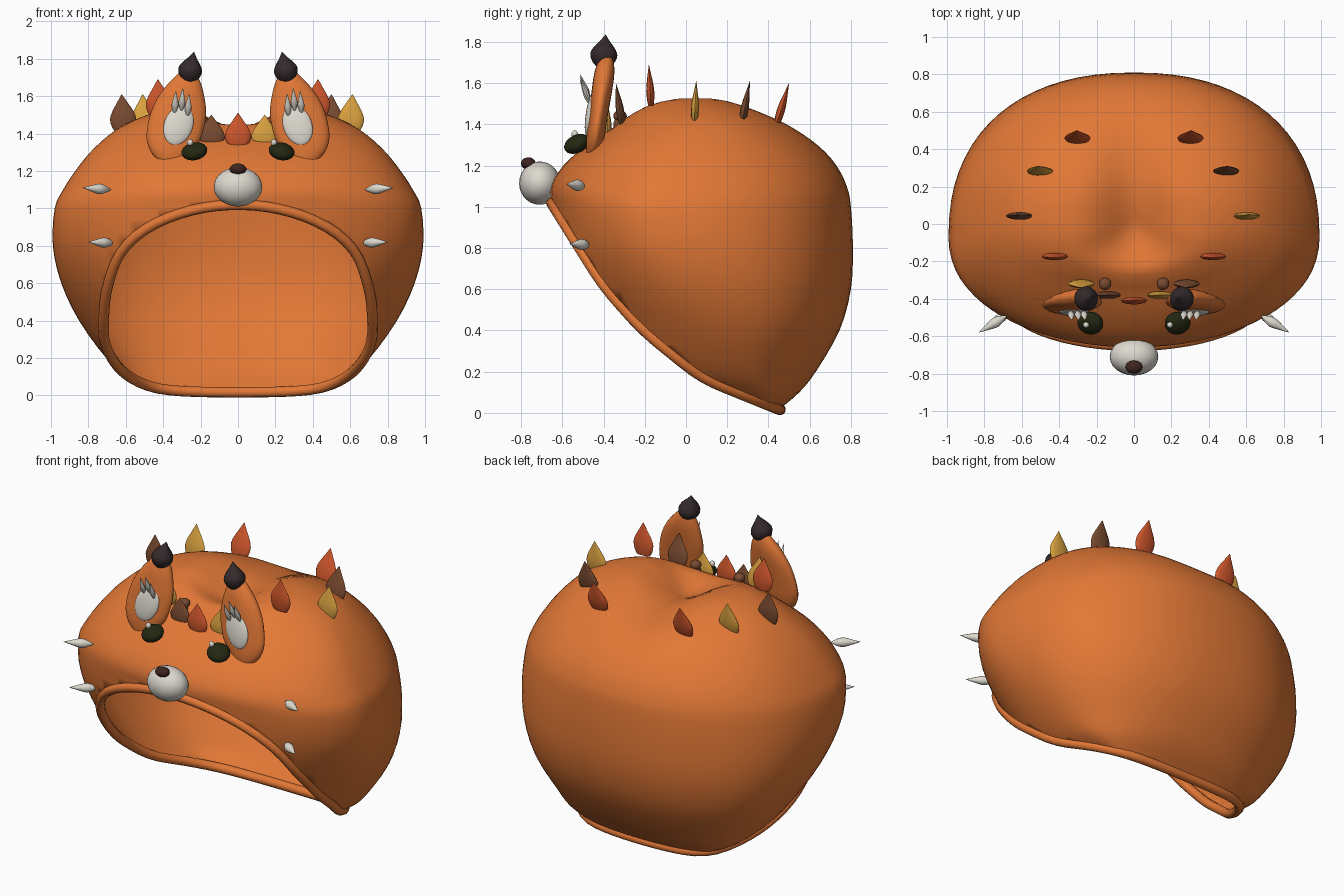
import bpy, bmesh, math
from mathutils import Vector

if "Cube" in bpy.data.objects:
    bpy.data.objects.remove(bpy.data.objects["Cube"])

COLORS = {
    "orange": (0.76, 0.187, 0.037), "red": (0.62, 0.094, 0.025),
    "yellow": (0.69, 0.355, 0.05), "brown": (0.19, 0.07, 0.03),
    "white": (0.72, 0.69, 0.62), "charcoal": (0.035, 0.023, 0.025),
    "nose_brown": (0.05, 0.018, 0.014), "olive_black": (0.018, 0.02, 0.006),
}
MATS = {}
for key, col in COLORS.items():
    MATS[key] = bpy.data.materials.new(key)
    MATS[key].diffuse_color = (*col, 1)


def finish(name, bm, color, angle=60):
    bmesh.ops.recalc_face_normals(bm, faces=bm.faces[:])
    mesh = bpy.data.meshes.new(name)
    bm.to_mesh(mesh)
    bm.free()
    mesh.materials.append(MATS[color])
    ob = bpy.data.objects.new(name, mesh)
    bpy.context.collection.objects.link(ob)
    bpy.ops.object.select_all(action='DESELECT')
    ob.select_set(True)
    bpy.context.view_layer.objects.active = ob
    bpy.ops.object.shade_smooth_by_angle(angle=math.radians(angle))
    return ob


def loft(rings, cap_start=True, cap_end=True):
    """Skin a list of equally long closed rings."""
    bm = bmesh.new()
    vr = [[bm.verts.new(p) for p in ring] for ring in rings]
    n = len(vr[0])
    for a, b in zip(vr, vr[1:]):
        for i in range(n):
            j = (i + 1) % n
            bm.faces.new((a[i], a[j], b[j], b[i]))
    if cap_start:
        bm.faces.new(vr[0][::-1])
    if cap_end:
        bm.faces.new(vr[-1])
    return bm


def spline(rows, steps):
    """Catmull-Rom interpolation of table rows."""
    out = []
    for k in range(len(rows) - 1):
        p = [rows[max(0, min(len(rows) - 1, k + d))] for d in (-1, 0, 1, 2)]
        for s in range(steps):
            t = s / steps
            out.append([0.5 * (2 * b + (c - a) * t + (2 * a - 5 * b + 4 * c - d) * t * t
                               + (3 * b - a - 3 * c + d) * t ** 3) for a, b, c, d in zip(*p)])
    out.append(list(rows[-1]))
    return out


def spindle(name, base, tip, w, t, color, profile, n=14):
    """Pointed body along base-tip with an elliptical section."""
    base, tip = Vector(base), Vector(tip)
    d = tip - base
    u = Vector((0, 1, 0)).cross(d).normalized()
    v = d.cross(u).normalized()
    rings = [[base + d * f + u * (w * r * math.cos(2 * math.pi * i / n))
              + v * (t * r * math.sin(2 * math.pi * i / n)) for i in range(n)]
             for f, r in spline(profile, 2)]
    return finish(name, loft(rings), color)


def ball(name, loc, size, color, tilt=0.0, roll=0.0):
    bm = bmesh.new()
    bmesh.ops.create_uvsphere(bm, u_segments=24, v_segments=14, radius=1)
    ob = finish(name, bm, color)
    ob.location, ob.scale, ob.rotation_euler = loc, size, (tilt, roll, 0)
    return ob


# Hood shell: z, half width, front y, widest y, back y
ROWS = [
    (-0.06, 0.34, 0.10, 0.36, 0.40), (0.02, 0.43, 0.00, 0.38, 0.46),
    (0.10, 0.59, -0.22, 0.32, 0.55), (0.20, 0.705, -0.42, 0.22, 0.63),
    (0.40, 0.85, -0.485, 0.15, 0.745), (0.60, 0.945, -0.57, 0.05, 0.80),
    (0.80, 0.99, -0.625, -0.05, 0.81), (1.00, 0.98, -0.65, -0.10, 0.80),
    (1.10, 0.935, -0.655, -0.08, 0.78), (1.20, 0.87, -0.595, -0.06, 0.73),
    (1.30, 0.79, -0.49, -0.04, 0.645), (1.40, 0.68, -0.37, 0.0, 0.52),
    (1.47, 0.56, -0.295, 0.03, 0.38), (1.52, 0.41, -0.22, 0.04, 0.25),
    (1.54, 0.22, -0.08, 0.05, 0.15), (1.545, 0.03, 0.04, 0.05, 0.06),
]
N = 72


def slice_ring(z, w, yf, yc, yb):
    ring = []
    for i in range(N):
        a = 2 * math.pi * i / N
        c, s = math.cos(a), math.sin(a)
        e = 2 / 2.25 if s > 0 else 2 / 2.1
        x = w * math.copysign(abs(c) ** e, c)
        y = yc + ((yb - yc) if s > 0 else (yc - yf)) * math.copysign(abs(s) ** e, s)
        # groove along the crown, widening to the brow, and dent in its middle
        fade = min(1, max(0, (z - 1.2) / 0.2))
        wide = 0.18 + 0.4 * max(0, -0.05 - y)
        dz = 0.11 * math.exp(-(x / wide) ** 2 - ((y - 0.08) / 0.38) ** 2)
        dz += 0.05 * math.exp(-(x / wide) ** 2 - ((y + 0.07) / 0.14) ** 2)
        ring.append((x, y, z - dz * fade))
    return ring


bm = loft([slice_ring(*r) for r in spline(ROWS, 3)], cap_start=False)
# slanted, slightly bowed face opening
CUT = [(-0.63, 0.985), (-0.40, 0.615), (-0.21, 0.40), (0.075, 0.17), (0.41, 0.035)]
for (y0, z0), (y1, z1) in zip(CUT, CUT[1:]):
    bmesh.ops.bisect_plane(bm, geom=bm.verts[:] + bm.edges[:] + bm.faces[:], dist=1e-5,
                           plane_co=(0, y0, z0), plane_no=(0, z0 - z1, y1 - y0),
                           clear_inner=True)
bmesh.ops.remove_doubles(bm, verts=bm.verts[:], dist=0.002)

# Walk round the opening edge and resample it for the rim
edges = {e for e in bm.edges if e.is_boundary}
start = next(iter(edges)).verts[0]
loop, v = [start.co.copy()], start
while edges:
    e = next((e for e in v.link_edges if e in edges), None)
    if e is None:
        break
    edges.discard(e)
    v = e.other_vert(v)
    loop.append(v.co.copy())
lengths = [(b - a).length for a, b in zip(loop, loop[1:])]
total, count, path = sum(lengths), 72, []
k, run = 0, 0.0
for i in range(count):
    target = total * i / count
    while run + lengths[k] < target:
        run += lengths[k]
        k += 1
    path.append(loop[k].lerp(loop[k + 1], (target - run) / lengths[k]))
for _ in range(2):
    path = [(path[i - 1] + path[i] * 2 + path[(i + 1) % count]) / 4 for i in range(count)]

shell = finish("hood_shell", bm, "orange")
wall = shell.modifiers.new("wall", 'SOLIDIFY')
wall.thickness = 0.012

# Rolled rim of the opening
rings = []
for i, p in enumerate(path):
    d = (path[(i + 1) % count] - path[i - 1]).normalized()
    u = d.cross(Vector((0, 0.7, 0.7))).normalized()
    w = d.cross(u)
    rings.append([p + 0.028 * (u * math.cos(a) + w * math.sin(a))
                  for a in (2 * math.pi * j / 10 for j in range(10))])
finish("opening_rim", loft(rings + [rings[0]], False, False), "orange")

# Muzzle and nose
ball("muzzle", (0, -0.71, 1.115), (0.13, 0.10, 0.105), "white")
ball("nose", (0, -0.765, 1.21), (0.045, 0.036, 0.03), "nose_brown")

DROP = [(0, 0.3), (0.15, 0.75), (0.35, 1), (0.5, 0.96), (0.65, 0.72), (0.82, 0.35), (1, 0.02)]
LEAF = [(0, 0.65), (0.15, 0.9), (0.35, 1), (0.55, 0.8), (0.78, 0.4), (1, 0.02)]
SPIN = [(0, 0.05), (0.2, 0.7), (0.4, 1), (0.6, 0.75), (1, 0.02)]

# Ear sections: z, inner x, outer x, half depth
EAR = [(1.25, 0.29, 0.42, 0.03), (1.30, 0.25, 0.465, 0.04), (1.36, 0.205, 0.487, 0.045),
       (1.42, 0.185, 0.487, 0.045), (1.50, 0.17, 0.47, 0.048), (1.58, 0.177, 0.437, 0.05),
       (1.66, 0.195, 0.38, 0.048), (1.73, 0.225, 0.31, 0.03)]

for side, s in (("left", -1), ("right", 1)):
    rings = []
    for z, a, b, dep in spline(EAR, 2):
        yc = -0.445 + (z - 1.3) * 0.14
        rings.append([(s * ((a + b) / 2 + (b - a) / 2 * math.cos(q)), yc + dep * math.sin(q), z)
                      for q in (2 * math.pi * i / 20 for i in range(20))])
    finish(side + "_ear", loft(rings), "orange")
    spindle(side + "_ear_tip", (s * 0.27, -0.405, 1.67), (s * 0.235, -0.39, 1.835),
            0.063, 0.065, "charcoal", DROP, 16)
    # pale inner ear with fur tufts
    ball(side + "_inner_ear", (s * 0.318, -0.463, 1.445), (0.077, 0.024, 0.112), "white",
         -0.14, -s * 0.33)
    for i, (x, z) in enumerate(((0.262, 1.615), (0.295, 1.645), (0.332, 1.63))):
        spindle(f"{side}_ear_tuft_{i}", (s * (x + 0.008), -0.462, z - 0.13), (s * x, -0.515, z),
                0.018, 0.012, "white", SPIN, 8)
    # eyes with highlight
    ball(side + "_eye", (s * 0.233, -0.53, 1.305), (0.07, 0.065, 0.042), "olive_black",
         0.45, s * 0.2)
    ball(side + "_eye_glint", (s * 0.224 - 0.032, -0.54, 1.352), (0.016, 0.016, 0.018), "white")
    # cheek whiskers
    spindle(side + "_upper_whisker", (s * 0.68, -0.49, 1.10), (s * 0.83, -0.58, 1.11),
            0.028, 0.028, "white", SPIN)
    spindle(side + "_lower_whisker", (s * 0.66, -0.465, 0.815), (s * 0.80, -0.565, 0.82),
            0.027, 0.027, "white", SPIN)
    # small knobs behind the ears
    ball(side + "_knob", (s * 0.155, -0.32, 1.44), (0.033, 0.033, 0.028), "brown")
    ball(side + "_knob_base", (s * 0.155, -0.325, 1.40), (0.028, 0.028, 0.03), "brown")

# Crown leaves: x, y, base z, height, backward lean, colour
LEAVES = [
    (0, -0.41, 1.33, 0.18, 0.0, "red"),
    (0.14, -0.38, 1.33, 0.17, 0.0, "yellow"), (-0.14, -0.38, 1.33, 0.17, 0.0, "brown"),
    (0.28, -0.31, 1.40, 0.20, -0.03, "brown"), (-0.28, -0.31, 1.40, 0.20, -0.03, "yellow"),
    (0.42, -0.17, 1.49, 0.20, -0.01, "red"), (-0.42, -0.17, 1.49, 0.20, -0.01, "red"),
    (0.60, 0.04, 1.41, 0.20, 0.01, "yellow"), (-0.61, 0.04, 1.41, 0.20, 0.01, "brown"),
    (0.49, 0.27, 1.40, 0.21, 0.04, "brown"), (-0.50, 0.27, 1.40, 0.21, 0.04, "yellow"),
    (0.30, 0.44, 1.40, 0.20, 0.06, "red"), (-0.30, 0.44, 1.40, 0.20, 0.06, "red"),
]
for i, (x, y, z, h, lean, color) in enumerate(LEAVES):
    spindle(f"crown_leaf_{i}", (x, y, z), (x * 1.02, y + lean, z + h), 0.07, 0.02, color, LEAF)

for m in bpy.data.materials:
    if m.users and not m.is_grease_pencil:
        m.use_nodes = True
        m.node_tree.nodes["Principled BSDF"].inputs["Base Color"].default_value = m.diffuse_color
